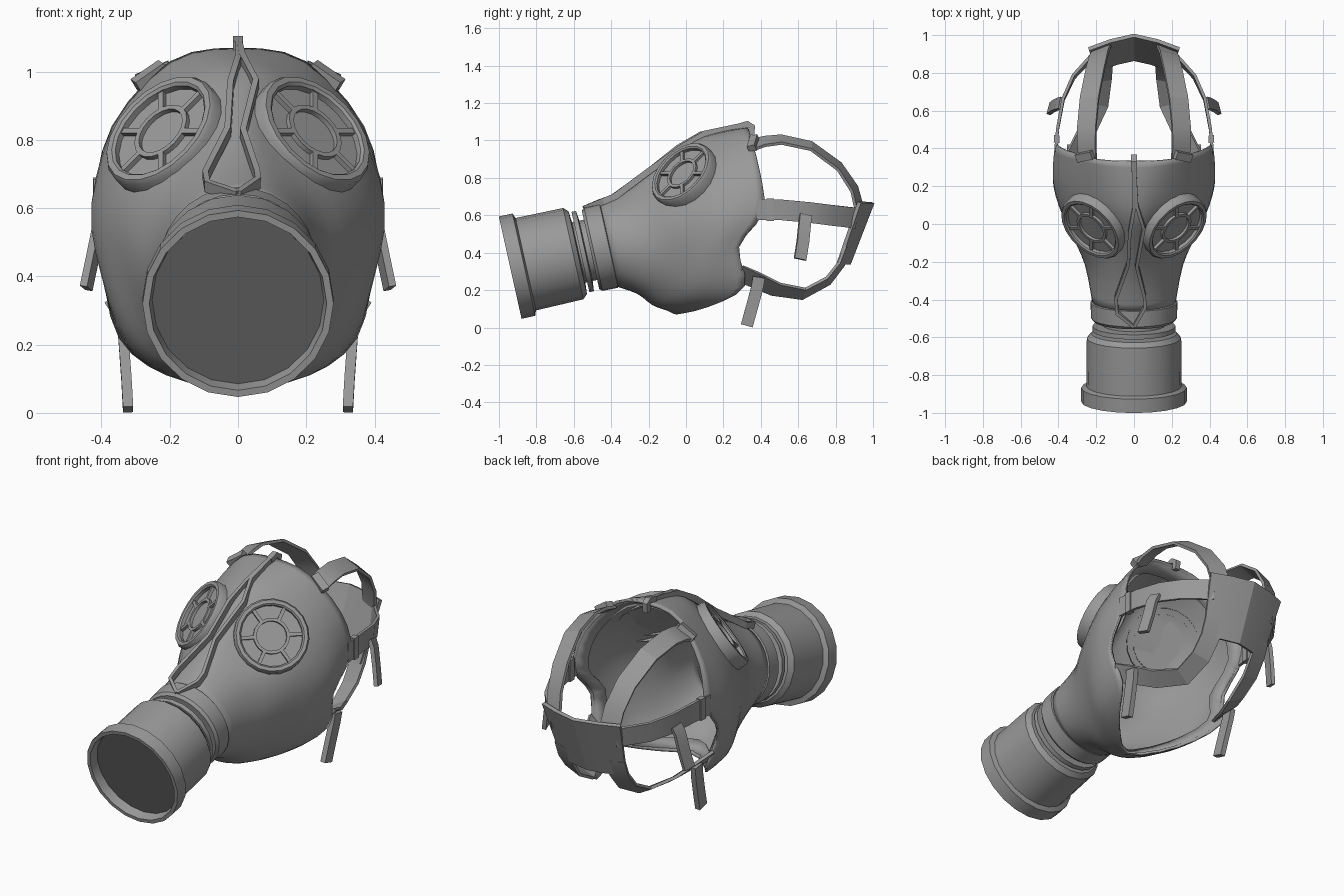
import bpy, bmesh
from math import sin, cos, pi, radians
from mathutils import Vector

if "Cube" in bpy.data.objects:
    bpy.data.objects.remove(bpy.data.objects["Cube"])

V = Vector


def paint(name, g):
    m = bpy.data.materials.new(name)
    m.diffuse_color = (g, g, g, 1)
    m.use_nodes = True
    m.node_tree.nodes["Principled BSDF"].inputs["Base Color"].default_value = m.diffuse_color
    return m


RUBBER, DARK = paint("dark_rubber", .32), paint("filter_mesh", .12)


def make(name, verts, faces, angle=35, solid=0, mat=RUBBER):
    me = bpy.data.meshes.new(name)
    me.from_pydata([tuple(v) for v in verts], [], faces)
    me.materials.append(mat)
    bm = bmesh.new()
    bm.from_mesh(me)
    bmesh.ops.remove_doubles(bm, verts=bm.verts, dist=1e-5)
    bmesh.ops.recalc_face_normals(bm, faces=bm.faces)
    bm.to_mesh(me)
    bm.free()
    ob = bpy.data.objects.new(name, me)
    bpy.context.collection.objects.link(ob)
    bpy.ops.object.select_all(action='DESELECT')
    ob.select_set(True)
    bpy.context.view_layer.objects.active = ob
    bpy.ops.object.shade_smooth_by_angle(angle=radians(angle))
    if solid:
        m = ob.modifiers.new("thickness", 'SOLIDIFY')
        m.thickness, m.offset = solid, -1
    return ob


def lathe(name, profile, origin, axis, seg, mat=RUBBER):
    """Revolve (radius, height) points around an axis."""
    q = V((0, 0, 1)).rotation_difference(axis)
    vs = [origin + q @ V((r * cos(2 * pi * i / seg), r * sin(2 * pi * i / seg), h))
          for r, h in profile for i in range(seg)]
    fs = [(k * seg + i, k * seg + (i + 1) % seg, (k + 1) * seg + (i + 1) % seg, (k + 1) * seg + i)
          for k in range(len(profile) - 1) for i in range(seg)]
    return make(name, vs, fs, mat=mat)


def strap(name, pts, w0, w1, width, thick):
    """Flat band along a path; its width direction blends from w0 to w1."""
    pts, vs, n = [V(p) for p in pts], [], len(pts)
    for i, p in enumerate(pts):
        t = (pts[min(i + 1, n - 1)] - pts[max(i - 1, 0)]).normalized()
        w = V(w0).lerp(V(w1), i / (n - 1))
        w = (w - t * w.dot(t)).normalized()
        nn = t.cross(w) * thick / 2
        w = w * width / 2
        vs += [p + w + nn, p - w + nn, p - w - nn, p + w - nn]
    fs = [(4 * i + j, 4 * i + (j + 1) % 4, 4 * i + 4 + (j + 1) % 4, 4 * i + 4 + j)
          for i in range(n - 1) for j in range(4)]
    fs += [(0, 1, 2, 3), tuple(4 * n - 4 + j for j in range(4))]
    return make(name, vs, fs, 20)


def catmull(a, b, c, d, t):
    return 0.5 * (2 * b + (c - a) * t + (2 * a - 5 * b + 4 * c - d) * t * t
                  + (3 * b - a - 3 * c + d) * t ** 3)


# Filter canister, coupling and mouth band share one tilted axis
axis = V((0, .976, .217)).normalized()
face = V((0, -.94, .32))
lathe("filter_canister",
      [(.25, .06), (.26, 0), (.28, 0), (.28, .075), (.253, .085), (.25, .345),
       (.227, .37), (.165, .375), (.165, .385), (.22, .385), (.22, .41), (.165, .415),
       (.165, .45)], face, axis, 20)
lathe("filter_front", [(0, .05), (.2525, .05), (.2525, .06), (0, .06)], face, axis, 20, DARK)
lathe("mouth_band", [(.15, .44), (.215, .44), (.228, .455), (.23, .54), (.21, .55)],
      face, axis, 28)

# Face piece: half cross-sections from mouth to rear edge, top to chin
up, mouth = V((0, -.217, .976)), face + axis * .53
rings = [[mouth + .22 * (up * cos(k * pi / 7) + V((sin(k * pi / 7), 0, 0))) for k in range(8)]]
rings += [[V(p) for p in r] for r in (
    [(0, -.30, .74), (.10, -.28, .71), (.2, -.25, .62), (.255, -.22, .49),
     (.25, -.22, .36), (.19, -.24, .25), (.1, -.25, .19), (0, -.26, .18)],
    [(0, -.12, .88), (.12, -.07, .83), (.265, -.08, .69), (.33, -.06, .54),
     (.31, -.05, .36), (.24, -.08, .22), (.13, -.13, .13), (0, -.18, .12)],
    [(0, .04, 1.0), (.15, .07, .945), (.305, .08, .80), (.395, .1, .6),
     (.375, .08, .38), (.3, .05, .2), (.16, -.02, .11), (0, -.1, .09)],
    [(0, .2, 1.05), (.18, .23, 1.0), (.35, .25, .83), (.43, .25, .61),
     (.40, .18, .40), (.325, .17, .2), (.19, .06, .11), (0, -.07, .075)],
    [(0, .33, 1.07), (.2, .34, 1.03), (.37, .39, .84), (.42, .41, .62),
     (.40, .28, .43), (.35, .31, .22), (.21, .12, .11), (0, -.05, .07)])]
SUB, smooth = 3, []
for r in rings:
    full = r + [V((-p.x, p.y, p.z)) for p in r[-2:0:-1]]
    m = len(full)
    smooth.append([catmull(full[i - 1], full[i], full[(i + 1) % m], full[(i + 2) % m], s / SUB)
                   for i in range(m) for s in range(SUB)])
cols, last, rows = len(smooth[0]), len(smooth) - 1, []
for k in range(last):
    for s in range(SUB):
        rows.append([catmull(smooth[max(k - 1, 0)][i], smooth[k][i], smooth[k + 1][i],
                             smooth[min(k + 2, last)][i], s / SUB) for i in range(cols)])
edge = smooth[-1]
rows.append(edge)


def skin(name, rows, solid):
    fs = [(k * cols + i, k * cols + (i + 1) % cols, (k + 1) * cols + (i + 1) % cols,
           (k + 1) * cols + i) for k in range(len(rows) - 1) for i in range(cols)]
    return make(name, [p for r in rows for p in r], fs, 50, solid)


skin("face_piece", rows, .015)
# Inner seal flap folded forward from the rear edge
inner = [V((p.x * .89, p.y - .07, .56 + (p.z - .56) * .89)) for p in edge]
skin("face_seal", [edge, inner], .008)

# Eyepieces: rim, pane, inner ring and six spokes
for side, s in (("right", 1), ("left", -1)):
    n = V((s, -1, 1)).normalized()
    c = V((s * .215, -.012, .815))
    lathe(side + "_eye_rim", [(.16, -.03), (.16, .025), (.168, .032), (.186, .032), (.195, .018),
                              (.195, -.045)], c, n, 20)
    lathe(side + "_eye_pane", [(0, .006), (.165, .006), (.165, -.02), (0, -.02)], c, n, 20)
    lathe(side + "_eye_ring", [(.078, 0), (.078, .021), (.094, .021), (.094, 0)], c, n, 20)
    u = V((0, 1, 1)).normalized()
    v = n.cross(u)
    for k in range(6):
        d = u * cos(k * pi / 3) + v * sin(k * pi / 3)
        o = c + n * .012
        strap(side + "_eye_spoke", [o + d * .088, o + d * .165], n.cross(d), n.cross(d), .018, .018)

# Centre seam ridge: two wavy strips meeting at both ends
strap("seam_ridge_left", [(0, -.54, .635), (-.09, -.47, .665), (-.095, -.39, .695),
                          (-.03, -.21, .825), (-.022, -.04, .96), (0, .08, 1.03), (0, .34, 1.085)],
      (0, -.5, 1), (0, -.3, 1), .035, .018)
strap("seam_ridge_right", [(0, -.54, .635), (.058, -.44, .675), (.055, -.38, .70),
                           (.015, -.22, .82), (.052, -.02, .965), (.014, .1, 1.035), (0, .34, 1.085)],
      (0, -.5, 1), (0, -.3, 1), .035, .018)
strap("ridge_knob", [(0, .28, 1.075), (0, .33, 1.09), (0, .355, 1.075), (0, .35, 1.03)],
      (1, 0, 0), (1, 0, 0), .03, .03)

# Head harness
for side, s in (("right", 1), ("left", -1)):
    def band(name, pts, w0, w1, width, thick=.016):
        m = lambda p: (s * p[0], p[1], p[2])
        strap(side + name, [m(p) for p in pts], m(w0), m(w1), width, thick)

    band("_top_strap", [(.245, .34, .97), (.25, .42, .995), (.25, .51, 1.005), (.235, .67, .97),
                        (.205, .82, .86), (.185, .9, .74), (.17, .93, .62)],
         (1, 0, -.6), (1, -.4, 0), .105)
    band("_side_strap", [(.415, .38, .63), (.405, .5, .63), (.375, .66, .615), (.32, .78, .60),
                         (.2, .91, .585)], (0, 0, 1), (0, .25, 1), .11)
    band("_lower_strap", [(.36, .28, .29), (.32, .36, .26), (.255, .48, .205), (.185, .63, .18),
                          (.17, .76, .25), (.165, .83, .34), (.165, .865, .43)],
         (.6, .2, .8), (1, -.3, 0), .105)
    # Loose strap ends and buckles
    band("_side_strap_end", [(.385, .64, .60), (.405, .635, .56), (.425, .625, .46), (.445, .61, .365)],
         (-.3, 1, 0), (-.3, 1, 0), .065, .022)
    band("_lower_strap_end", [(.34, .39, .27), (.335, .38, .21), (.327, .35, .1), (.322, .325, .01)],
         (0, 1, 0), (0, 1, -.3), .065, .03)
    band("_top_buckle", [(.25, .34, .98), (.265, .38, .99)], (1, 0, -.6), (1, 0, -.6), .1, .04)
    band("_side_buckle", [(.41, .43, .63), (.408, .47, .63)], (0, 0, 1), (0, 0, 1), .12, .03)

# Pad behind the head
strap("back_pad", [(-.22, .87, .505), (-.11, .91, .505), (0, .935, .505), (.11, .91, .505),
                   (.22, .87, .505)], (0, .36, .93), (0, .36, .93), .35, .02)
